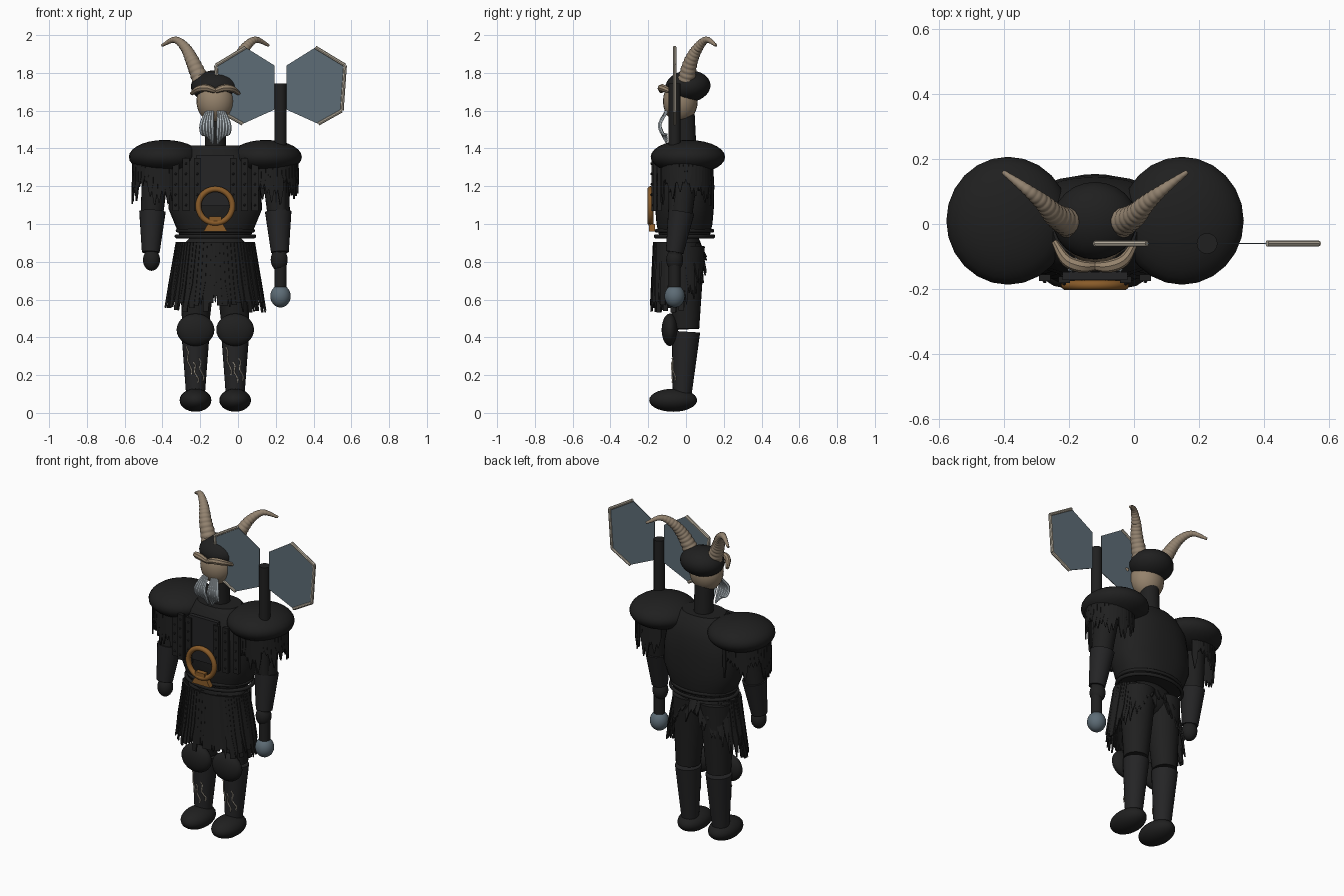
import bpy, bmesh, math, random
from mathutils import Vector, Matrix

random.seed(4)
if "Cube" in bpy.data.objects:
    bpy.data.objects.remove(bpy.data.objects["Cube"])
CX = -0.12          # body centre line
SIDES = ((-1, "right"), (1, "left"))


def material(name, r, g, b):
    m = bpy.data.materials.new(name)
    m.use_nodes = True
    m.diffuse_color = (r, g, b, 1)
    bsdf = m.node_tree.nodes["Principled BSDF"]
    bsdf.inputs["Base Color"].default_value = (r, g, b, 1)
    bsdf.inputs["Roughness"].default_value = 0.8
    return m


BLACK = material("black_cloth", .014, .014, .014)
IRON = material("dark_iron", .018, .018, .019)
SKIN = material("skin", .30, .225, .15)
HORN = material("horn", .29, .225, .16)
STEEL = material("blue_steel", .11, .15, .18)
BEARD = material("pale_grey", .50, .56, .60)
BRONZE = material("bronze_brown", .25, .105, .022)
BONE = material("bone", .47, .42, .34)


def finish(name, bm, mat, smooth=True):
    bmesh.ops.recalc_face_normals(bm, faces=bm.faces)
    me = bpy.data.meshes.new(name)
    bm.to_mesh(me)
    bm.free()
    me.materials.append(mat)
    ob = bpy.data.objects.new(name, me)
    bpy.context.collection.objects.link(ob)
    if smooth:
        bpy.ops.object.select_all(action='DESELECT')
        ob.select_set(True)
        bpy.context.view_layer.objects.active = ob
        bpy.ops.object.shade_smooth_by_angle(angle=math.radians(40))
    return ob


def ball(name, loc, size, mat, tilt=0):
    bm = bmesh.new()
    mtx = Matrix.Translation(loc) @ Matrix.Rotation(tilt, 4, 'X') @ Matrix.Diagonal((*size, 1))
    bmesh.ops.create_uvsphere(bm, u_segments=24, v_segments=14, radius=1, matrix=mtx)
    return finish(name, bm, mat)


def limb(name, a, b, ra, rb, mat):
    a, b = Vector(a), Vector(b)
    bm = bmesh.new()
    mtx = Matrix.Translation((a + b) / 2) @ (b - a).to_track_quat('Z', 'Y').to_matrix().to_4x4()
    bmesh.ops.create_cone(bm, cap_ends=True, segments=24, radius1=ra, radius2=rb,
                          depth=(b - a).length, matrix=mtx)
    return finish(name, bm, mat)


def skin_rings(bm, rings, caps=True):
    rows = [[bm.verts.new(p) for p in ring] for ring in rings]
    n = len(rows[0])
    for lo, hi in zip(rows, rows[1:]):
        for i in range(n):
            bm.faces.new((lo[i], lo[(i + 1) % n], hi[(i + 1) % n], hi[i]))
    if caps:
        bm.faces.new(rows[0])
        bm.faces.new(rows[-1])


def tube(bm, pts, radius, steps=6, sides=8):
    """Sweep a circle along a smooth path; radius is a function of 0..1."""
    p = [Vector(q) for q in pts]
    p = [2 * p[0] - p[1]] + p + [2 * p[-1] - p[-2]]
    path = []
    for i in range(1, len(p) - 2):
        a, b, c, d = p[i - 1:i + 3]
        for k in range(steps + (i == len(p) - 3)):
            t = k / steps
            path.append(b + (c - a) * t / 2 + (a * 2 - b * 5 + c * 4 - d) * t * t / 2
                        + (b * 3 - a - c * 3 + d) * t ** 3 / 2)
    rings, last = [], None
    for i, q in enumerate(path):
        tan = (path[min(i + 1, len(path) - 1)] - path[max(i - 1, 0)]).normalized()
        if last is None:
            side = tan.orthogonal().normalized()
        else:
            side = (last.rotation_difference(tan) @ side).normalized()
        last = tan
        r, up = radius(i / (len(path) - 1)), tan.cross(side)
        rings.append([q + r * (side * math.cos(w) + up * math.sin(w))
                      for w in (math.tau * j / sides for j in range(sides))])
    skin_rings(bm, rings)


def strip(bm, top, bottom, width, point, thick=.004):
    """Hanging strip of cloth; point is its width at the lower end."""
    top, bottom, width = Vector(top), Vector(bottom), Vector(width)
    out = Vector((width.y, -width.x, 0)).normalized() * thick
    mid = top.lerp(bottom, .65)
    skin_rings(bm, [[c + width * w / 2 + out, c + width * w / 2 - out,
                     c - width * w / 2 - out, c - width * w / 2 + out]
                    for c, w in ((top, 1), (mid, .95), (bottom, point))])


def boxes(name, items, mat):
    bm = bmesh.new()
    for loc, size in items:
        bmesh.ops.create_cube(bm, size=1, matrix=Matrix.Translation(loc) @ Matrix.Diagonal((*size, 1)))
    return finish(name, bm, mat, False)


def torus(name, loc, major, minor, mat, scale=(1, 1, 1), rot=(0, 0, 0)):
    bpy.ops.mesh.primitive_torus_add(major_segments=36, minor_segments=10, location=loc,
                                     rotation=rot, major_radius=major, minor_radius=minor)
    ob = bpy.context.object
    ob.name, ob.scale = name, scale
    ob.data.materials.append(mat)
    bpy.ops.object.shade_smooth_by_angle(angle=math.radians(40))


# Torso: lofted barrel with slightly squared section
bm = bmesh.new()
rings = []
for z, rx, ry in ((.94, .19, .135), (1.0, .215, .148), (1.08, .248, .155), (1.2, .24, .158),
                  (1.3, .22, .152), (1.37, .18, .13), (1.415, .13, .095)):
    ring = []
    for j in range(32):
        c, s = math.cos(math.tau * j / 32), math.sin(math.tau * j / 32)
        ring.append((CX + rx * math.copysign(abs(c) ** .85, c), -.008 + ry * math.copysign(abs(s) ** .85, s), z))
    rings.append(ring)
skin_rings(bm, rings)
finish("torso", bm, BLACK)
torus("belt_lower", (CX, -.008, .935), .205, .011, BLACK, (1, .75, 1))
torus("belt_upper", (CX, -.008, .965), .2, .01, BLACK, (1, .75, 1))

# Chest plate, riveted straps and hanging ring
boxes("chest_plate", [((CX, -.16, 1.23), (.2, .024, .27))], IRON)
straps = [(s * dx, y) for s in (-1, 1) for dx, y in ((.095, -.172), (.155, -.165), (.21, -.14))]
boxes("chest_straps", [((CX + dx, y, 1.21), (.036, .02, .28)) for dx, y in straps], BLACK)
bm = bmesh.new()
for dx, y in straps:
    for k in range(5):
        bmesh.ops.create_icosphere(bm, subdivisions=1, radius=.007, matrix=Matrix.Translation(
            (CX + dx, y - .011, 1.1 + k * .055)))
finish("strap_rivets", bm, IRON)
torus("chest_ring", (CX, -.188, 1.095), .09, .0155, BRONZE, rot=(math.pi / 2, 0, 0))
boxes("ring_clasp", [((CX, -.188, 1.028), (.065, .03, .025))], BRONZE)
bm = bmesh.new()
skin_rings(bm, [[(CX + sx * w, y, z) for sx, y in ((-1, -.195), (1, -.195), (1, -.165), (-1, -.165))]
                for z, w in ((.96, .063), (1.0, .04))])
finish("ring_mount", bm, BRONZE, False)

# Head, cap, neck
limb("neck", (CX, 0, 1.38), (CX, -.01, 1.6), .056, .055, BLACK)
ball("head", (CX, -.03, 1.65), (.1, .092, .115), SKIN)
ball("cap", (CX, .01, 1.728), (.13, .12, .085), BLACK, .1)
for s, side in SIDES:
    bm = bmesh.new()
    tube(bm, [(CX + s * x, y, z) for x, y, z in
              ((0, -.13, 1.705), (.045, -.13, 1.72), (.09, -.11, 1.715), (.125, -.055, 1.69))],
         lambda t: .008 + .012 * math.sin(math.pi * (.15 + .8 * t)))
    finish(side + "_brow", bm, SKIN)
    # Ridged horn
    bm = bmesh.new()
    tube(bm, [(CX + s * x, y, z) for x, y, z in
              ((.075, 0, 1.755), (.12, .025, 1.86), (.16, .065, 1.935), (.215, .11, 1.975), (.283, .16, 1.945))],
         lambda t: (.04 * (1 - t) + .007) * (.93 + .09 * abs(math.sin(t * math.pi * 17))), 26, 14)
    finish(side + "_horn", bm, HORN)
    # Beard half of bent strands
    bm = bmesh.new()
    for i in range(5):
        a, b = .014 + i * .009, .016 + i * .0145
        tube(bm, [(CX + s * a, -.1, 1.61 - i * .004), (CX + s * b, -.138, 1.53),
                  (CX + s * (b - .003), -.125, 1.48), (CX + s * a, -.1, 1.425 + i * .012)],
             lambda t: .003 + .007 * math.sin(math.pi * (.1 + .8 * t)), 6, 6)
    finish(side + "_beard", bm, BEARD)

for s, side in SIDES:
    def at(dx, y, z):
        return (CX + s * dx, y, z)
    # Shoulder guard and fringe
    ball(side + "_shoulder_guard", at(.268, .01, 1.355), (.19, .197, .09), BLACK)
    bm = bmesh.new()
    for k in range(26):
        w = -2.0 + 4.0 * k / 25
        c, n = math.cos(w), math.sin(w)
        end = random.uniform(1.09, 1.23)
        strip(bm, at(.29 + .145 * c, .0 + .13 * n, 1.34), at(.29 + .15 * c, .13 * n, end),
              (-.036 * n * s, .036 * c, 0), .12)
    finish(side + "_shoulder_fringe", bm, BLACK, False)
    # Arm
    limb(side + "_upper_arm", at(.31, 0, 1.36), at(.335, -.025, 1.06), .075, .06, BLACK)
    limb(side + "_forearm", at(.333, -.025, 1.065), at(.342, -.06, .85), .07, .047, IRON)
    ball(side + "_hand", at(.338, -.06, .81), (.045, .045, .058), BLACK)
    # Leg
    limb(side + "_thigh", at(.09, -.005, .88), at(.105, 0, .445), .105, .07, BLACK)
    limb(side + "_shin", at(.105, 0, .43), at(.105, -.02, .1), .075, .05, IRON)
    ball(side + "_knee_guard", at(.105, -.085, .44), (.1, .044, .086), BLACK)
    ball(side + "_foot", at(.105, -.068, .067), (.084, .127, .061), BLACK)
    # Wavy greave trim
    bm = bmesh.new()
    for dx, z0, z1 in ((-.052, .35, .2), (-.012, .27, .16), (.02, .29, .17)):
        pts = []
        for k in range(7):
            z = z0 + (z1 - z0) * k / 6
            x = dx * (.8 + .2 * (z - .1) / .3) + .006 * math.sin(k * 1.6) + .004 * k
            r = .053 + .025 * (z - .1) / .33
            pts.append(at(.105 + x * s, -.02 + .02 * (z - .1) / .33 - math.sqrt(max(r * r - x * x, .0002)), z))
        tube(bm, pts, lambda t: .0035, 3, 5)
    finish(side + "_greave_trim", bm, BONE)

# Hips and ragged skirt: broad panels in front, thin spikes behind
ball("hips", (CX, -.01, .86), (.17, .095, .11), BLACK)
bm = bmesh.new()
for k in range(64):
    w = math.tau * k / 64
    c, n = math.cos(w), math.sin(w)
    front = n < .15
    flare = random.uniform(1.22, 1.3)
    cy, ry = -.04, (.13 if front else .11)
    end = random.uniform(.53, .59) if front else .53 + .2 * max(0, n) ** 2 + random.uniform(0, .1)
    width = .036 if front else .028
    strip(bm, (CX + .205 * c, cy + ry * n, .905),
          (CX + .205 * flare * c, cy + ry * (1.12 if front else 1.35) * n, end),
          (-width * n * 1.1, width * c, 0), .75 if front and k % 3 else .1)
finish("skirt", bm, BLACK, False)

# Double-bladed axe
AX, AY = .225, -.06
limb("axe_shaft", (AX, AY, .62), (AX, AY, 1.745), .032, .032, BLACK)
ball("axe_pommel", (AX, AY, .618), (.054, .054, .06), STEEL)
outline = ((.033, 1.84), (.185, 1.935), (.342, 1.84), (.325, 1.6), (.2, 1.53), (.033, 1.605))
for s, side in SIDES:
    bm = bmesh.new()
    skin_rings(bm, [[(AX + s * x, AY + y, z) for x, z in outline] for y in (-.002, .002)])
    finish(side + "_axe_blade", bm, STEEL, False)
    bm = bmesh.new()
    for (xa, za), (xb, zb) in zip(outline[1:4], outline[2:5]):
        tube(bm, [(AX + s * xa, AY, za), (AX + s * xb, AY, zb)], lambda t: .0095, 1, 8)
    finish(side + "_axe_edge", bm, BONE)
